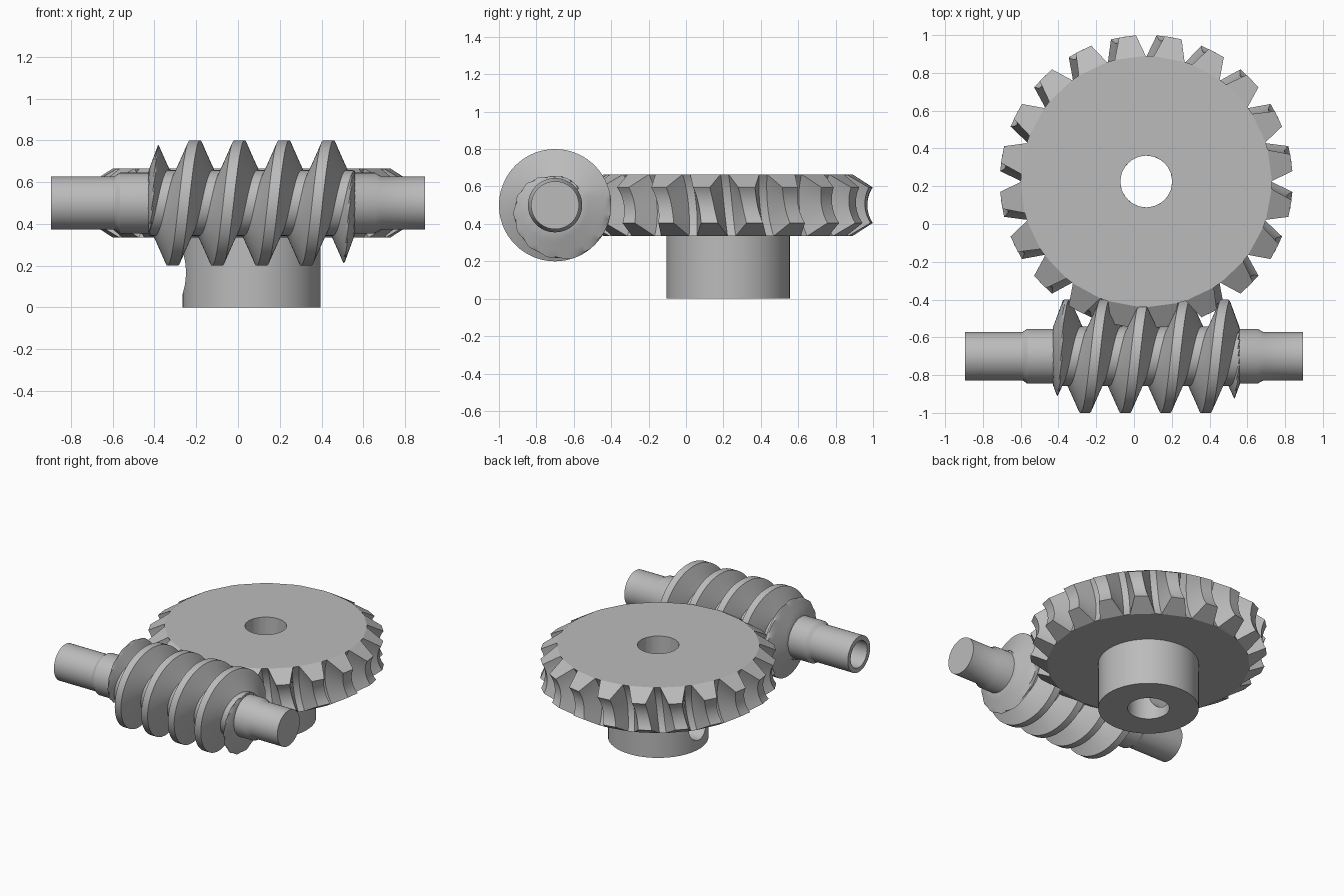
import bpy, bmesh
from math import sin, cos, pi, radians, floor
from mathutils import Matrix, Vector

if "Cube" in bpy.data.objects:
    bpy.data.objects.remove(bpy.data.objects["Cube"])

steel = bpy.data.materials.new("grey steel")
steel.use_nodes = True
grey = (0.5, 0.5, 0.5, 1)
steel.diffuse_color = grey
steel.node_tree.nodes["Principled BSDF"].inputs["Base Color"].default_value = grey

# Shared gear dimensions
PITCH = 0.213
WORM_AXIS = Vector((0, -0.7, 0.5))
WHEEL_AXIS = Vector((0.065, 0.225, 0))
CENTRES = WHEEL_AXIS.y - WORM_AXIS.y
PITCH_RADIUS = 20 * PITCH / (2 * pi)
CREST_HALF, SLOPE = 0.025, 0.42
TIP, ROOT = 0.3, 0.157
BORE = 0.137


def finish(name, bm):
    """Clean the mesh, make the object and shade it."""
    bmesh.ops.remove_doubles(bm, verts=bm.verts, dist=0.0002)
    bmesh.ops.recalc_face_normals(bm, faces=bm.faces)
    mesh = bpy.data.meshes.new(name)
    bm.to_mesh(mesh)
    bm.free()
    mesh.materials.append(steel)
    obj = bpy.data.objects.new(name, mesh)
    bpy.context.collection.objects.link(obj)
    shade(obj)
    return obj


def shade(obj):
    bpy.ops.object.select_all(action="DESELECT")
    obj.select_set(True)
    bpy.context.view_layer.objects.active = obj
    bpy.ops.object.shade_smooth_by_angle(angle=radians(30))


def lathe(name, profile, matrix, closed=False, steps=64):
    """Spin (radius, height) points about z, then place by matrix."""
    bm = bmesh.new()
    rings = [[bm.verts.new(matrix @ Vector((r * cos(a), r * sin(a), h)))
              for r, h in profile]
             for a in (2 * pi * i / steps for i in range(steps))]
    n = len(profile)
    for i in range(steps):
        a, b = rings[i], rings[(i + 1) % steps]
        for k in range(n if closed else n - 1):
            m = (k + 1) % n
            bm.faces.new((a[k], a[m], b[m], b[k]))
    return finish(name, bm)


# Worm shaft with collars, solid at one end and hollow at the other
lathe("worm_shaft",
      [(0, -0.6), (0.095, -0.6), (0.095, -0.895), (0.128, -0.895),
       (0.128, -0.59), (0.145, -0.565), (0.145, 0.655), (0.128, 0.685),
       (0.128, 0.895), (0, 0.895)],
      Matrix.Translation(WORM_AXIS) @ Matrix.Rotation(pi / 2, 4, "Y"))


# Worm thread: one helical start trimmed by a cone at each end
def worm_thread():
    left, right, steps = -0.43, 0.56, 72
    root_half = CREST_HALF + (TIP - ROOT) * SLOPE
    section = [(-CREST_HALF + 2 * CREST_HALF * i / 4, TIP) for i in range(4)]
    section += [(CREST_HALF + (root_half - CREST_HALF) * i / 8,
                 TIP + (ROOT - TIP) * i / 8) for i in range(8)]
    gap = PITCH - 2 * root_half
    section += [(root_half + gap * i / 4, ROOT) for i in range(4)]
    section += [(PITCH - root_half + (root_half - CREST_HALF) * i / 8,
                 ROOT + (TIP - ROOT) * i / 8) for i in range(8)]
    n = len(section)
    columns = [(0.007 + turn * PITCH + x, r)
               for turn in range(-4, 7) for x, r in section]

    bm = bmesh.new()
    grid = []
    for j in range(steps):
        a = 2 * pi * j / steps
        ring = []
        for base, r in columns:
            x = base - PITCH * j / steps
            inside = min(x - left, right - x)
            if inside >= 0:
                r = min(r, 0.15 + inside * 2.73)
            else:
                r = max(0.1, 0.15 + inside * 5)
            x = min(max(x, left), right)
            ring.append(bm.verts.new(
                WORM_AXIS + Vector((x, -r * sin(a), r * cos(a)))))
        grid.append(ring)
    for j in range(steps):
        wrap = n if j == steps - 1 else 0
        a, b = grid[j], grid[(j + 1) % steps]
        for k in range(wrap, len(columns) - 1):
            bm.faces.new((a[k], a[k + 1], b[k + 1 - wrap], b[k - wrap]))
    return finish("worm_thread", bm)


worm_thread()


# Worm wheel: throated teeth whose gaps follow the worm thread section
def worm_wheel():
    teeth, stations = 20, 12
    spread = radians(32.4)
    tip, root = 0.177, 0.308
    mid = 0.5
    bm = bmesh.new()

    def point(r, a, z):
        return bm.verts.new(WHEEL_AXIS + Vector((r * cos(a), r * sin(a), z)))

    rings, bores = [], []
    for i in range(stations + 1):
        tilt = spread * (2 * i / stations - 1)
        twist = -PITCH * tilt / (2 * pi * PITCH_RADIUS)
        ring, bore = [], []
        for t in range(teeth):
            centre = 2 * pi * (t + 0.5) / teeth + twist
            for rho, side in ((root, -1), (tip, -1), (tip, 1), (root, 1)):
                r = CENTRES - rho * cos(tilt)
                half_gap = CREST_HALF + (TIP - rho) * SLOPE
                a = centre + side * (pi / teeth - half_gap / r)
                z = mid + rho * sin(tilt)
                ring.append(point(r, a, z))
                if rho == root and i in (0, stations):
                    bore.append(point(BORE, a, z))
        rings.append(ring)
        if bore:
            bores.append(bore)

    # Flanks, tips and gap floors
    n = teeth * 4
    for a, b in zip(rings, rings[1:]):
        for k in range(n):
            m = (k + 1) % n
            bm.faces.new((a[k], a[m], b[m], b[k]))
    # Tooth ends and the flat disc faces
    for ring, bore in ((rings[0], bores[0]), (rings[-1], bores[1])):
        edge = []
        for t in range(teeth):
            tooth = ring[4 * t:4 * t + 4]
            bm.faces.new(tooth)
            edge += [tooth[0], tooth[3]]
        for k in range(2 * teeth):
            m = (k + 1) % (2 * teeth)
            bm.faces.new((edge[k], edge[m], bore[m], bore[k]))
    # Bore wall
    low, high = bores
    for k in range(2 * teeth):
        m = (k + 1) % (2 * teeth)
        bm.faces.new((low[k], low[m], high[m], high[k]))
    return finish("worm_wheel", bm)


worm_wheel()

# Hub below the wheel, with a set screw hole through one wall
hub = lathe("wheel_hub",
            [(BORE, 0), (0.33, 0), (0.33, 0.335), (BORE, 0.335)],
            Matrix.Translation(WHEEL_AXIS), closed=True)
drill = lathe("hub_drill",
              [(0, 0), (0.1, 0), (0.1, 0.5), (0, 0.5)],
              Matrix.Translation(WHEEL_AXIS + Vector((0, 0, 0.167)))
              @ Matrix.Rotation(-pi / 2, 4, "Y"), steps=40)
drill.hide_render = True
cut = hub.modifiers.new("set_screw_hole", "BOOLEAN")
cut.operation = "DIFFERENCE"
cut.solver = "EXACT"
cut.object = drill
bpy.context.view_layer.objects.active = hub
bpy.ops.object.modifier_apply(modifier=cut.name)
bpy.data.objects.remove(drill)
shade(hub)
